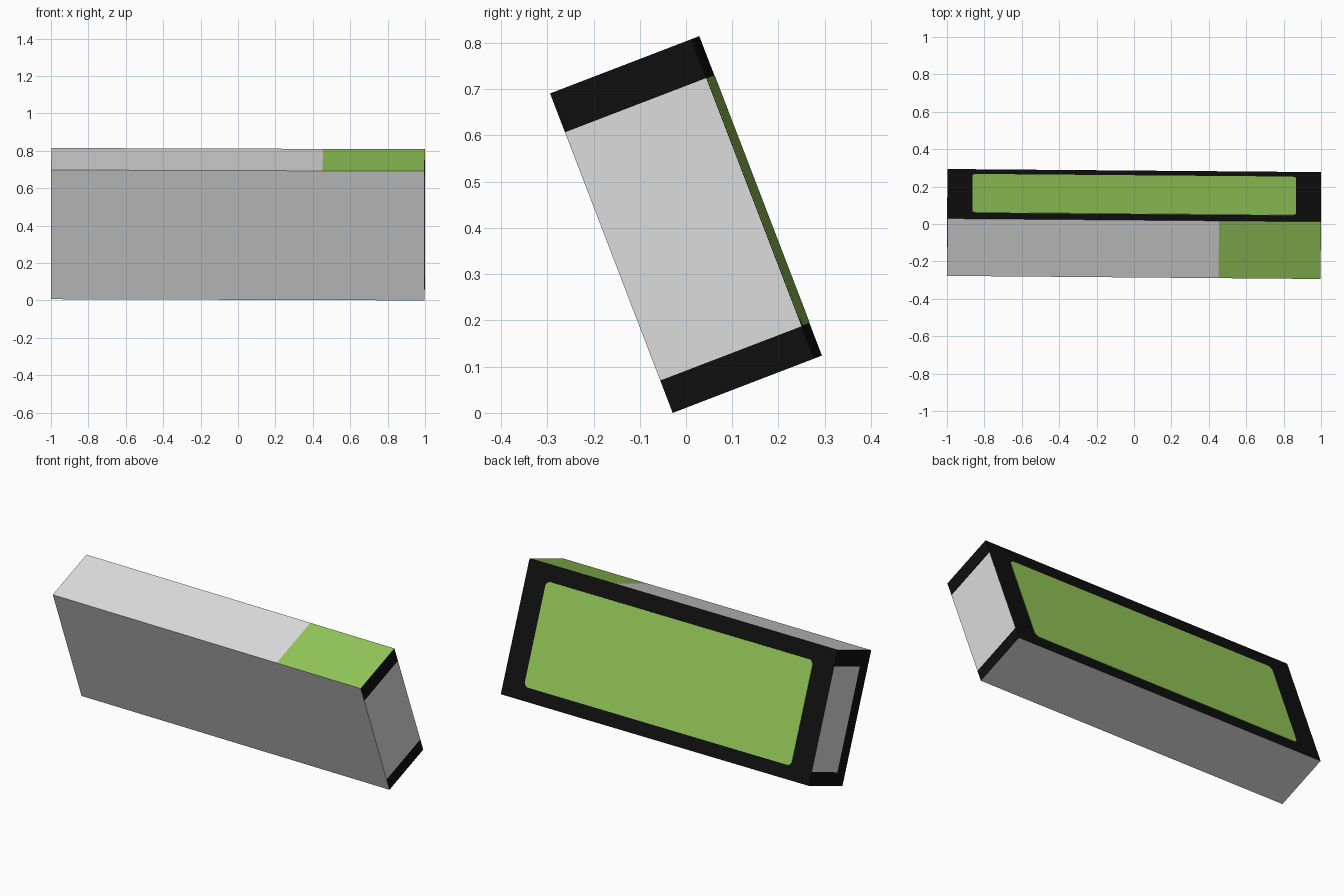
import bpy, bmesh, math
from mathutils import Matrix, Vector

if "Cube" in bpy.data.objects:
    bpy.data.objects.remove(bpy.data.objects["Cube"])

L, T, H = 1.997, 0.328, 0.74            # length, thickness, height
LOW, HIGH = -H / 2 + 0.075, H / 2 - 0.09  # inner edges of the black bands
SIDE = -T / 2 + 0.077                   # front border on the left end
TOP_SPLIT = 0.453                       # where the top turns green


def srgb(*c):
    return [((v / 255 + 0.055) / 1.055) ** 2.4 if v > 10 else v / 255 / 12.92 for v in c] + [1]


def material(name, *c):
    m = bpy.data.materials.new(name)
    m.diffuse_color = srgb(*c)
    m.use_nodes = True
    m.node_tree.nodes["Principled BSDF"].inputs["Base Color"].default_value = m.diffuse_color
    return m


grey = material("light grey", 220, 220, 220)
black = material("black", 15, 15, 15)
green = material("green", 147, 199, 88)

# Lean back, with a very slight turn, then rest on the ground
rot = Matrix.Rotation(math.radians(21), 4, 'X') @ Matrix.Rotation(-0.0089, 4, 'Z')
low = min((rot @ Vector((x * L / 2, y * T / 2, z * H / 2))).z
          for x in (-1, 1) for y in (-1, 1) for z in (-1, 1))
place = Matrix.Translation((0, 0, -low)) @ rot


def finish(name, bm, mats):
    bmesh.ops.recalc_face_normals(bm, faces=bm.faces)
    bm.transform(place)
    me = bpy.data.meshes.new(name)
    bm.to_mesh(me)
    bm.free()
    for m in mats:
        me.materials.append(m)
    ob = bpy.data.objects.new(name, me)
    bpy.context.collection.objects.link(ob)
    return ob


# Block: cut along the colour borders, then coloured by side and position
bm = bmesh.new()
bmesh.ops.create_cube(bm, size=1, matrix=Matrix.Diagonal((L, T, H, 1)))
for co, no in (((0, 0, LOW), (0, 0, 1)), ((0, 0, HIGH), (0, 0, 1)),
               ((0, SIDE, 0), (0, 1, 0)), ((TOP_SPLIT, 0, 0), (1, 0, 0))):
    bmesh.ops.bisect_plane(bm, geom=bm.verts[:] + bm.edges[:] + bm.faces[:],
                           plane_co=co, plane_no=no)
bm.normal_update()
for f in bm.faces:
    n, c = f.normal, f.calc_center_median()
    if n.y > 0.9:                                   # back frame
        f.material_index = 1
    elif n.z > 0.9 and c.x > TOP_SPLIT:             # green end of the top
        f.material_index = 2
    elif abs(n.x) > 0.9:                            # bands on both ends
        band = c.z < LOW or c.z > HIGH
        if band or (n.x < 0 and c.y < SIDE):
            f.material_index = 1
finish("block", bm, (grey, black, green))

# Back panel: thin rounded plate
bm = bmesh.new()
X, R = 0.866, 0.028
outline = []
for cx, cz, start in ((X - R, HIGH - R, 0), (-X + R, HIGH - R, 90),
                      (-X + R, LOW + R, 180), (X - R, LOW + R, 270)):
    for i in range(6):
        a = math.radians(start + i * 18)
        outline.append(bm.verts.new((cx + R * math.cos(a), T / 2 - 0.001, cz + R * math.sin(a))))
face = bm.faces.new(outline)
new = bmesh.ops.extrude_face_region(bm, geom=[face])["geom"]
bmesh.ops.translate(bm, vec=(0, 0.003, 0),
                    verts=[v for v in new if isinstance(v, bmesh.types.BMVert)])
finish("back_panel", bm, (green,))
